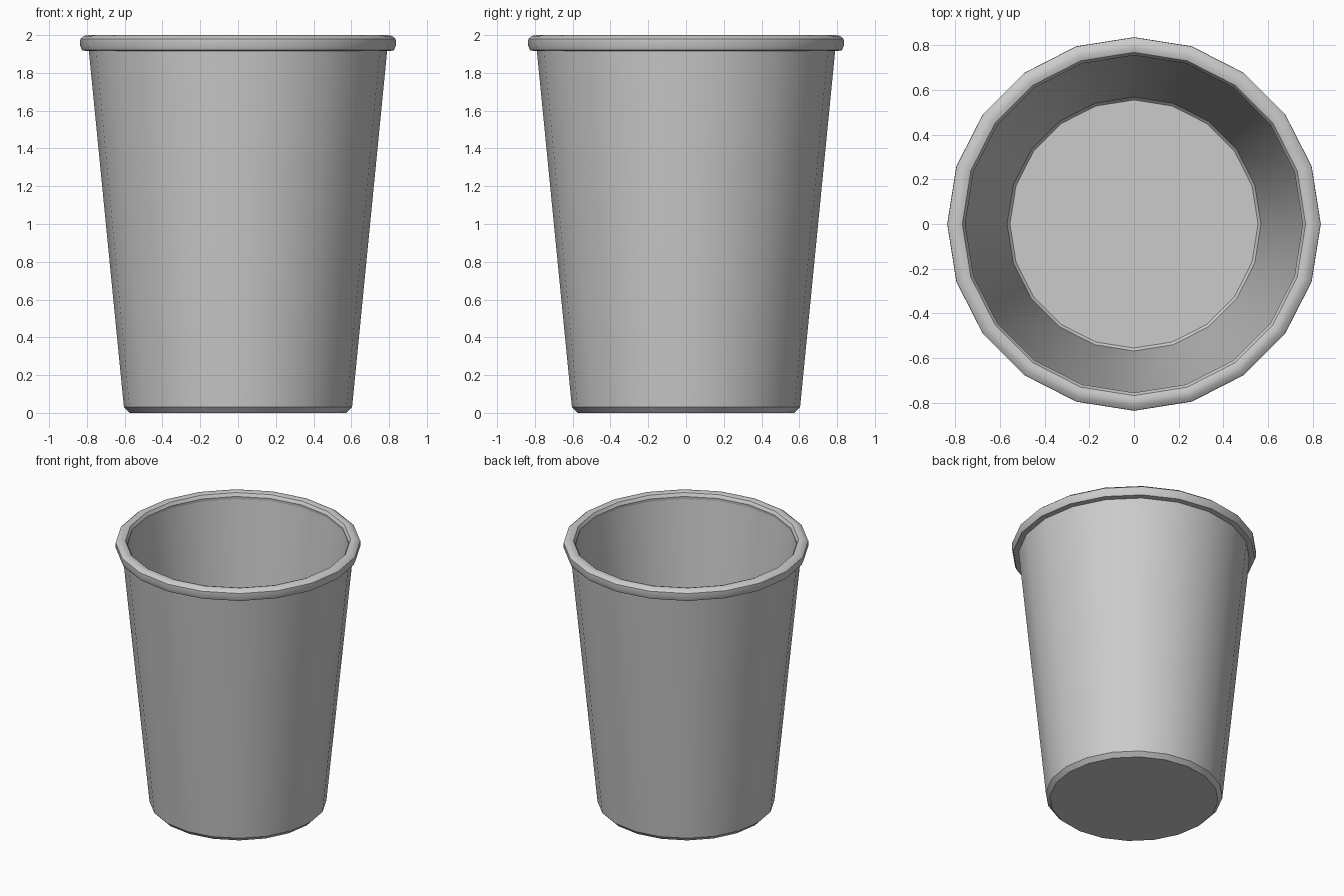
import bpy, bmesh, math

if "Cube" in bpy.data.objects:
    bpy.data.objects.remove(bpy.data.objects["Cube"])

SIDES = 20


def lathe(name, profile, closed=False, grey=None):
    """Revolve (radius, z) points around z; radius 0 becomes a pole."""
    bm = bmesh.new()
    rings = []
    for r, z in profile:
        if r == 0:
            rings.append([bm.verts.new((0, 0, z))] * SIDES)
        else:
            rings.append([bm.verts.new((r * math.cos(2 * math.pi * i / SIDES),
                                        r * math.sin(2 * math.pi * i / SIDES), z))
                          for i in range(SIDES)])
    pairs = list(zip(rings, rings[1:]))
    if closed:
        pairs.append((rings[-1], rings[0]))
    for a, b in pairs:
        for i in range(SIDES):
            j = (i + 1) % SIDES
            quad = list(dict.fromkeys([a[i], a[j], b[j], b[i]]))
            bm.faces.new(quad)
    mesh = bpy.data.meshes.new(name)
    bm.to_mesh(mesh)
    bm.free()
    obj = bpy.data.objects.new(name, mesh)
    bpy.context.collection.objects.link(obj)
    if grey:
        mat = bpy.data.materials.new(name + "_colour")
        mat.diffuse_color = (grey, grey, grey, 1)
        mat.use_nodes = True
        mat.node_tree.nodes["Principled BSDF"].inputs["Base Color"].default_value = mat.diffuse_color
        mesh.materials.append(mat)
    bpy.ops.object.select_all(action='DESELECT')
    obj.select_set(True)
    bpy.context.view_layer.objects.active = obj
    bpy.ops.object.shade_smooth_by_angle(angle=math.radians(30))
    return obj


def wall(z):
    """Outer wall radius at a height."""
    return 0.604 + (z - 0.03) * (0.79 - 0.604) / 1.89


LOW, HIGH = 0.69, 1.26

# Lower cup wall with chamfered base
lathe("lower_wall", [(0, 0), (0.575, 0), (0.604, 0.03), (wall(LOW), LOW)])
# Lighter band around the middle
lathe("middle_band", [(wall(LOW), LOW), (wall(HIGH), HIGH)], grey=0.75)
# Upper cup wall
lathe("upper_wall", [(wall(HIGH), HIGH), (wall(1.925), 1.925)])
# Inside wall and floor, wound to face inward
lathe("inner_lining", [(0.757, 1.95), (0.568, 0.05), (0.555, 0.035), (0, 0.035)])
# Rolled lip
lathe("rim", [(0.76, 1.92), (0.795, 1.915), (0.826, 1.92), (0.836, 1.945), (0.835, 1.98),
              (0.815, 1.996), (0.79, 2.0), (0.768, 1.993), (0.755, 1.97)], closed=True)
